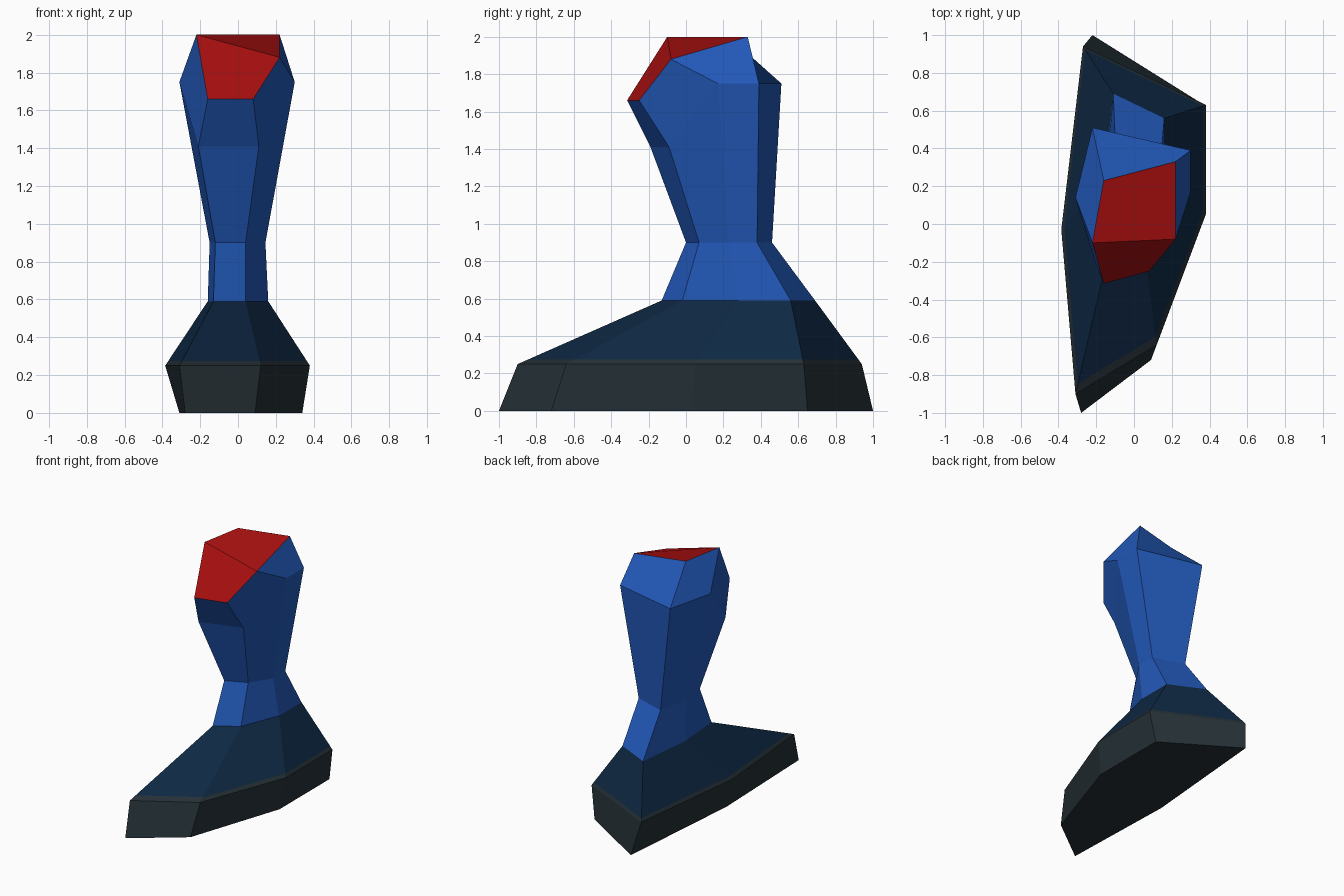
import bpy
from mathutils import Vector

if "Cube" in bpy.data.objects:
    bpy.data.objects.remove(bpy.data.objects["Cube"])


def material(name, rgb):
    m = bpy.data.materials.new(name)
    m.diffuse_color = (*rgb, 1)
    m.use_nodes = True
    m.node_tree.nodes["Principled BSDF"].inputs["Base Color"].default_value = m.diffuse_color
    return m


blue = material("trouser blue", (0.016, 0.10, 0.49))
navy = material("boot navy", (0.0044, 0.021, 0.058))
dark = material("sole grey", (0.018, 0.030, 0.037))
red = material("cut red", (0.40, 0.005, 0.005))


def level(z, *pts):
    return [Vector((x, y, z)) for x, y in pts]


# Six-sided rings: front left, front right, mid right, back right, back left, mid left
bottom = level(0, (-.28, -1), (.09, -.72), (.34, .03), (.34, .65), (-.22, 1), (-.31, -.06))
welt = level(.25, (-.31, -.90), (.12, -.64), (.38, .05), (.38, .63), (-.27, .94), (-.385, -.03))
ankle = level(.59, (-.13, -.13), (.04, -.02), (.16, .28), (.16, .56), (-.11, .69), (-.16, .23))
shin = level(.90, (-.12, 0), (.04, .07), (.145, .23), (.145, .38), (-.10, .46), (-.15, .21))
knee = level(1.41, (-.21, -.19), (.11, -.09)) + level(1.75, (.30, .17), (.30, .39), (-.22, .51), (-.31, .14))
rim = [Vector(p) for p in ((-.16, -.315, 1.66), (.08, -.25, 1.66), (.22, -.08, 1.88),
                           (.22, .33, 2), (-.16, .23, 2), (-.22, -.10, 2))]
trim = [a.lerp(b, .07) for a, b in zip(welt, ankle)]


def part(name, mat, rings, caps=()):
    """Skin between successive rings, plus any cap faces."""
    n = 6
    faces = [(r * n + i, r * n + (i + 1) % n, (r + 1) * n + (i + 1) % n, (r + 1) * n + i)
             for r in range(len(rings) - 1) for i in range(n)]
    mesh = bpy.data.meshes.new(name)
    mesh.from_pydata([v for ring in rings for v in ring], [], faces + list(caps))
    mesh.materials.append(mat)
    ob = bpy.data.objects.new(name, mesh)
    bpy.context.collection.objects.link(ob)


part("sole", dark, [bottom, welt, trim], [(5, 4, 3, 2, 1, 0)])
part("boot_upper", navy, [trim, ankle])
part("leg", blue, [ankle, shin, knee, rim])
# Cut end, folded across the middle
part("cut_end", red, [rim], [(0, 1, 2, 5), (5, 2, 3, 4)])
